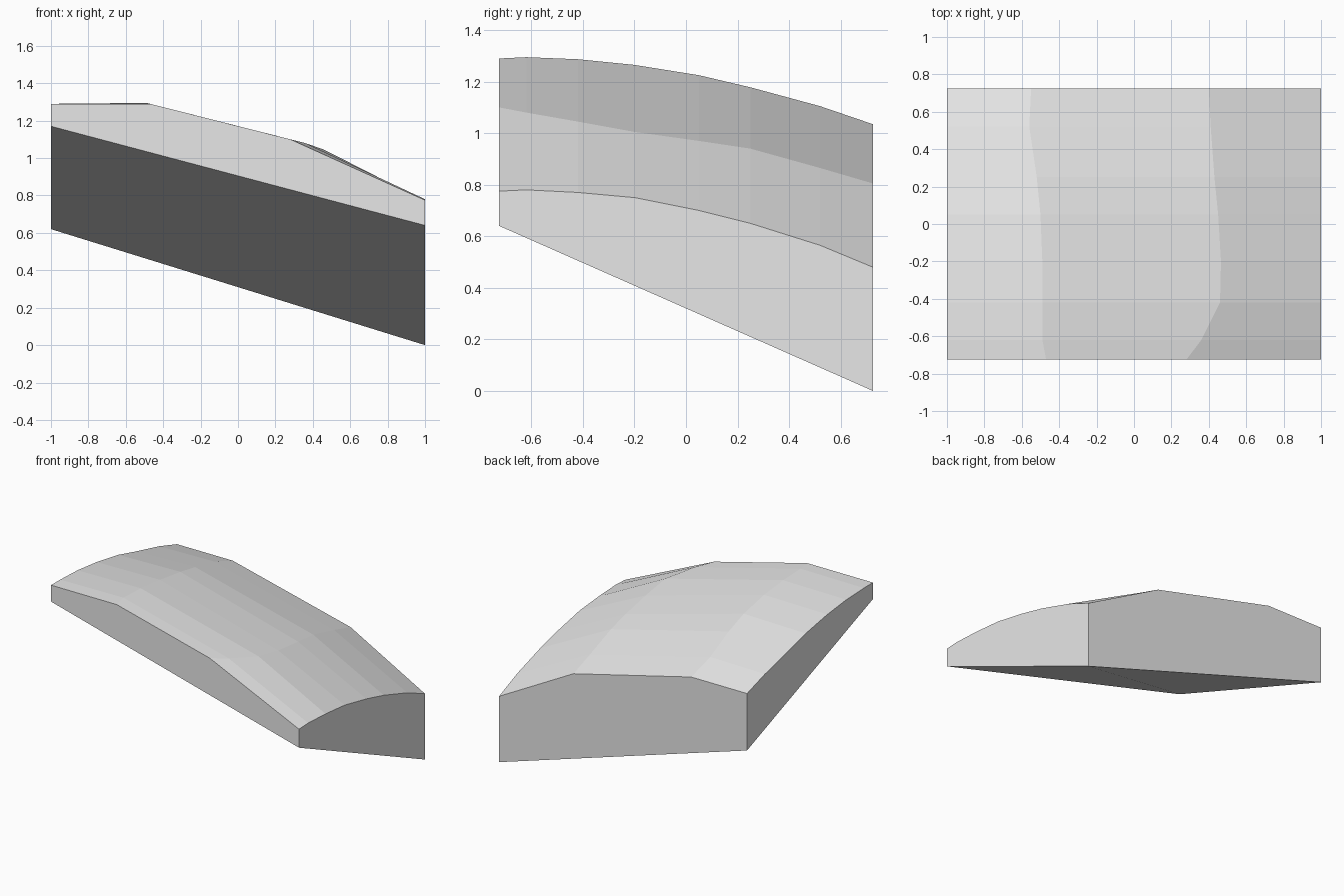
import bpy, bmesh

if "Cube" in bpy.data.objects:
    bpy.data.objects.remove(bpy.data.objects["Cube"])

HALF = 0.725  # half depth in y

# stations from front to back:
# y, z at left end, left crease (x, z), right crease (x, z), z at right end
STATIONS = [
    (-HALF, 1.29, -0.47, 1.29, 0.28, 1.10, 0.775),
    (-0.62, 1.29, -0.49, 1.295, 0.36, 1.08, 0.78),
    (-0.42, 1.282, -0.49, 1.287, 0.46, 1.045, 0.77),
    (-0.20, 1.258, -0.49, 1.265, 0.465, 1.005, 0.75),
    (0.05, 1.215, -0.50, 1.225, 0.45, 0.97, 0.70),
    (0.25, 1.163, -0.52, 1.178, 0.43, 0.94, 0.65),
    (0.52, 1.098, -0.56, 1.105, 0.41, 0.865, 0.565),
    (HALF, 1.035, -0.55, 1.035, 0.40, 0.805, 0.48),
]

grey = bpy.data.materials.new("light grey")
grey.diffuse_color = (0.8, 0.8, 0.8, 1)
grey.use_nodes = True
grey.node_tree.nodes["Principled BSDF"].inputs["Base Color"].default_value = grey.diffuse_color

bm = bmesh.new()

# curved top made of three bands
rows = []
for y, zl, xa, za, xb, zb, zr in STATIONS:
    points = ((-1, zl), (xa, za), (xb, zb), (1, zr))
    rows.append([bm.verts.new((x, y, z)) for x, z in points])
for near, far in zip(rows, rows[1:]):
    for i in range(3):
        bm.faces.new((near[i], near[i + 1], far[i + 1], far[i]))

# sloping underside
fl, fr, br, bl = [bm.verts.new(p) for p in (
    (-1, -HALF, 1.17), (1, -HALF, 0.64), (1, HALF, 0.0), (-1, HALF, 0.62))]
bm.faces.new((fl, bl, br, fr))

# upright walls closing the four sides
bm.faces.new([fl, fr] + rows[0][::-1])
bm.faces.new([br, bl] + rows[-1])
bm.faces.new([fr, br] + [r[3] for r in reversed(rows)])
bm.faces.new([bl, fl] + [r[0] for r in rows])

bmesh.ops.recalc_face_normals(bm, faces=bm.faces)
mesh = bpy.data.meshes.new("curved_wedge")
bm.to_mesh(mesh)
bm.free()
mesh.materials.append(grey)
wedge = bpy.data.objects.new("curved_wedge", mesh)
bpy.context.collection.objects.link(wedge)
